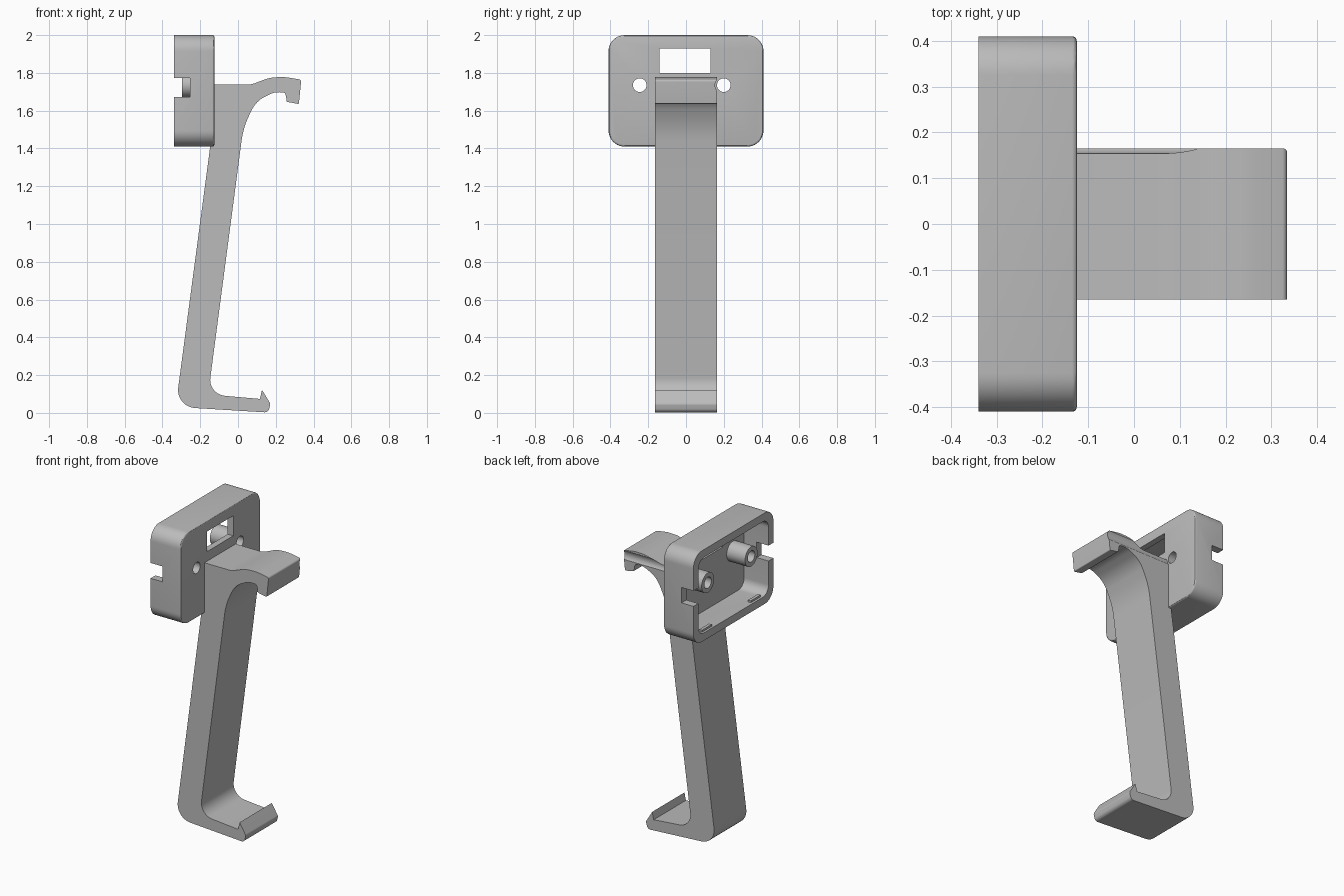
import bpy, bmesh, math
from mathutils import Vector

if "Cube" in bpy.data.objects:
    bpy.data.objects.remove(bpy.data.objects["Cube"], do_unlink=True)

grey = bpy.data.materials.new("plain grey")
grey.use_nodes = True
COLOUR = (0.5, 0.5, 0.5, 1)
grey.diffuse_color = COLOUR
grey.node_tree.nodes["Principled BSDF"].inputs["Base Color"].default_value = COLOUR


def rounded(corners, steps=10):
    """Outline through (u, v, radius) corners, each replaced by an arc."""
    out = []
    n = len(corners)
    for i, (u, v, r) in enumerate(corners):
        p = Vector((u, v))
        a = Vector(corners[i - 1][:2]) - p
        b = Vector(corners[(i + 1) % n][:2]) - p
        if r == 0:
            out.append(p)
            continue
        half = a.angle(b) / 2
        t = min(r / math.tan(half), 0.49 * a.length, 0.49 * b.length)
        r = t * math.tan(half)
        a.normalize()
        b.normalize()
        centre = p + (a + b).normalized() * (r / math.sin(half))
        start, end = p + a * t - centre, p + b * t - centre
        sweep = start.angle(end)
        for k in range(steps + 1):
            f = k / steps
            w = (start * math.sin((1 - f) * sweep) + end * math.sin(f * sweep)) / math.sin(sweep)
            out.append(centre + w)
    return out


def rect(u0, u1, v0, v1, r=0.0):
    return rounded([(u0, v0, r), (u1, v0, r), (u1, v1, r), (u0, v1, r)])


def circle(u, v, r, n=40):
    return [Vector((u + r * math.cos(2 * math.pi * k / n), v + r * math.sin(2 * math.pi * k / n)))
            for k in range(n)]


def prism(name, outline, axis, lo, hi, bevel=0.0):
    """Extrude an outline along x (outline in y, z) or y (outline in x, z)."""
    place = (lambda p, d: (d, p.x, p.y)) if axis == "x" else (lambda p, d: (p.x, d, p.y))
    bm = bmesh.new()
    base = [bm.verts.new(place(p, lo)) for p in outline]
    tip = [bm.verts.new(place(p, hi)) for p in outline]
    bm.faces.new(base)
    top = bm.faces.new(tip)
    for i in range(len(base)):
        j = (i + 1) % len(base)
        bm.faces.new((base[i], base[j], tip[j], tip[i]))
    bmesh.ops.recalc_face_normals(bm, faces=bm.faces)
    if bevel:
        bmesh.ops.bevel(bm, geom=list(top.edges), offset=bevel, segments=3,
                        profile=0.5, affect="EDGES")
    mesh = bpy.data.meshes.new(name)
    bm.to_mesh(mesh)
    bm.free()
    mesh.materials.append(grey)
    obj = bpy.data.objects.new(name, mesh)
    bpy.context.collection.objects.link(obj)
    return obj


def combine(target, tool, operation="DIFFERENCE"):
    mod = target.modifiers.new("combine", "BOOLEAN")
    mod.operation, mod.object, mod.solver = operation, tool, "EXACT"
    bpy.context.view_layer.objects.active = target
    bpy.ops.object.modifier_apply(modifier=mod.name)
    bpy.data.objects.remove(tool, do_unlink=True)


def smooth(obj):
    bpy.ops.object.select_all(action="DESELECT")
    obj.select_set(True)
    bpy.context.view_layer.objects.active = obj
    bpy.ops.object.shade_smooth_by_angle(angle=math.radians(30))


BACK, FRONT, FLOOR = -0.34, -0.125, -0.165
SCREWS = (-0.245, 0.2)
SCREW_Z = 1.735

# Housing: rounded tray, open on the -x side
housing = prism("housing", rect(-0.41, 0.41, 1.41, 2.0, 0.085), "x", BACK, FRONT, 0.01)
combine(housing, prism("cavity", rect(-0.36, 0.36, 1.46, 1.95, 0.06), "x", BACK - 0.1, FLOOR))
combine(housing, prism("window", rect(-0.14, 0.13, 1.80, 1.93), "x", -0.3, 0))
combine(housing, prism("side_notches", rect(BACK - 0.1, -0.255, 1.673, 1.773), "y", -0.5, 0.5))

# Screw posts inside the tray, bored through the plate
for y in SCREWS:
    combine(housing, prism("post", circle(y, SCREW_Z, 0.064), "x", -0.297, FLOOR + 0.01), "UNION")
    combine(housing, prism("bore", circle(y, SCREW_Z, 0.036), "x", -0.5, 0))

# Small snap ridges inside the top and bottom walls
for y in (-0.25, 0.25):
    for z in (1.46, 1.95):
        ridge = prism("ridge", rect(y - 0.05, y + 0.05, z - 0.012, z + 0.012), "x", -0.325, -0.305)
        combine(housing, ridge, "UNION")
smooth(housing)

# Arm: one side profile with a hook at the top and a lipped foot
arm_profile = rounded([
    (-0.14, 1.738, 0), (0.07, 1.738, 0.12), (0.17, 1.776, 0.2), (0.25, 1.778, 0.2),
    (0.335, 1.764, 0.012), (0.322, 1.635, 0.006), (0.257, 1.647, 0.01),
    (0.255, 1.672, 0.012), (0.248, 1.697, 0.015), (0.19, 1.698, 0.15),
    (0.095, 1.65, 0.16), (0.028, 1.51, 0.45), (-0.158, 0.098, 0.085),
    (0.116, 0.074, 0), (0.127, 0.122, 0), (0.172, 0.048, 0.02), (0.16, 0.002, 0.025),
    (-0.33, 0.032, 0.095), (-0.146, 1.42, 0),
])
arm = prism("arm", arm_profile, "y", -0.165, 0.165)

# Screwdriver clearance grazing one top edge of the arm
combine(arm, prism("driver_clearance", circle(0.2, SCREW_Z, 0.046), "x", FRONT, 0.5))
smooth(arm)
